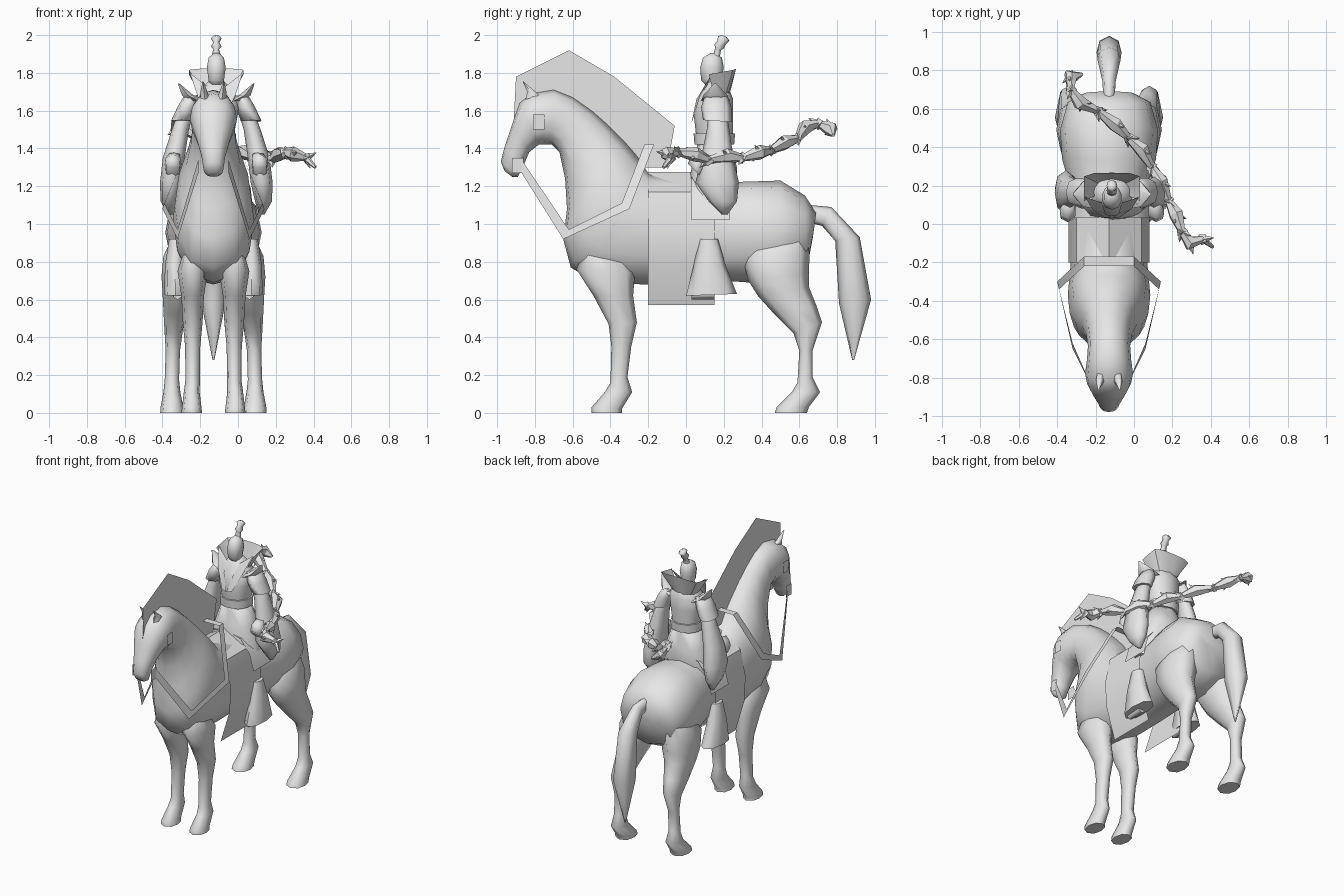
import bpy
import bmesh
import math
from mathutils import Vector

cube = bpy.data.objects.get("Cube")
if cube:
    bpy.data.objects.remove(cube, do_unlink=True)

HORSE_X = -.13
RIDER_X = -.115

grey = bpy.data.materials.new("plain grey")
grey.use_nodes = True
grey.diffuse_color = (.8, .8, .8, 1)
grey.node_tree.nodes["Principled BSDF"].inputs["Base Color"].default_value = (.8, .8, .8, 1)


def finish(obj, angle):
    """Give an object its colour and its shading."""
    obj.data.materials.clear()
    obj.data.materials.append(grey)
    bpy.ops.object.select_all(action='DESELECT')
    obj.select_set(True)
    bpy.context.view_layer.objects.active = obj
    bpy.ops.object.shade_smooth_by_angle(angle=math.radians(angle))


def make_object(name, bm, angle=40, fix_normals=True):
    if fix_normals:
        bmesh.ops.recalc_face_normals(bm, faces=bm.faces)
    mesh = bpy.data.meshes.new(name)
    bm.to_mesh(mesh)
    bm.free()
    obj = bpy.data.objects.new(name, mesh)
    bpy.context.collection.objects.link(obj)
    finish(obj, angle)


def loft(name, rows, centre=HORSE_X, side=1, sides=10):
    """Skin slightly squared rings; a row is y, z, y, z of two opposite rim
    points, the half width, and optionally the sideways offset."""
    bm = bmesh.new()
    rings = []
    for y1, z1, y2, z2, width, *offset in rows:
        x = centre + side * (offset[0] if offset else 0)
        a, b = Vector((x, y1, z1)), Vector((x, y2, z2))
        ring = []
        for i in range(sides):
            t = math.tau * i / sides
            point = (a + b) / 2 + (a - b) / 2 * math.cos(t)
            point.x += width * math.copysign(abs(math.sin(t)) ** .8, math.sin(t))
            ring.append(bm.verts.new(point))
        rings.append(ring)
    for low, high in zip(rings, rings[1:]):
        for i in range(sides):
            j = (i + 1) % sides
            bm.faces.new((low[i], low[j], high[j], high[i]))
    bm.faces.new(rings[0])
    bm.faces.new(rings[-1])
    make_object(name, bm, 72)


def pair(name, rows, centre=HORSE_X, sides=8):
    """Loft the same part on both sides."""
    for label, side in (("left_", 1), ("right_", -1)):
        loft(label + name, rows, centre, side, sides)


def sheet(name, edge_a, edge_b):
    """Thin strip of quads between two edges of points."""
    bm = bmesh.new()
    a = [bm.verts.new(p) for p in edge_a]
    b = [bm.verts.new(p) for p in edge_b]
    for i in range(len(a) - 1):
        bm.faces.new((a[i], a[i + 1], b[i + 1], b[i]))
    make_object(name, bm)


def sheet_pair(name, centre, edge_a, edge_b):
    """The same strip on both sides, its x measured from the centre."""
    for label, s in (("left_", 1), ("right_", -1)):
        sheet(label + name, [(centre + s * x, y, z) for x, y, z in edge_a],
              [(centre + s * x, y, z) for x, y, z in edge_b])


def drape(name, profile, front, back):
    """Sheet laid over the back of the horse, mirrored from a half profile."""
    full = [(-x, z) for x, z in profile] + [(x, z) for x, z in profile[-2::-1]]
    sheet(name, [(HORSE_X + x, front, z) for x, z in full],
          [(HORSE_X + x, back, z) for x, z in full])


# Horse body, neck and head in one skin
loft("horse_body", [
    (.69, 1.06, .67, .92, .13), (.63, 1.15, .64, .76, .215),
    (.5, 1.23, .48, .68, .255), (.34, 1.225, .34, .69, .245),
    (.2, 1.22, .2, .7, .205), (0, 1.24, 0, .68, .19),
    (-.2, 1.27, -.22, .68, .2), (-.26, 1.36, -.48, .69, .215),
    (-.32, 1.43, -.61, .77, .205), (-.37, 1.48, -.65, .92, .175),
    (-.42, 1.53, -.63, 1.08, .145), (-.5, 1.6, -.64, 1.24, .12),
    (-.6, 1.67, -.67, 1.38, .11), (-.7, 1.71, -.71, 1.42, .115),
    (-.82, 1.69, -.74, 1.42, .125), (-.88, 1.64, -.78, 1.42, .115),
    (-.92, 1.53, -.83, 1.38, .09), (-.96, 1.41, -.86, 1.31, .063),
    (-.98, 1.33, -.89, 1.25, .053), (-.96, 1.28, -.92, 1.25, .03)], sides=12)

# Legs with hooves
pair("rear_leg", [
    (.42, .98, .62, 1, .04, .15), (.3, .82, .655, .84, .095, .17),
    (.33, .7, .65, .74, .1, .175), (.38, .62, .65, .67, .085, .185),
    (.47, .52, .69, .57, .065, .2), (.57, .42, .72, .48, .05, .21),
    (.6, .33, .67, .33, .038, .215), (.59, .16, .67, .19, .038, .22),
    (.56, .11, .71, .11, .045, .22), (.48, .03, .65, .03, .06, .22),
    (.47, 0, .64, 0, .062, .22)])
pair("front_leg", [
    (-.52, .92, -.38, .92, .04, .1), (-.58, .76, -.27, .74, .08, .11),
    (-.49, .62, -.28, .62, .06, .11), (-.41, .47, -.26, .48, .052, .11),
    (-.395, .35, -.29, .35, .04, .11), (-.4, .16, -.31, .19, .038, .11),
    (-.43, .11, -.285, .11, .042, .115), (-.5, .03, -.34, .02, .052, .115),
    (-.5, 0, -.34, 0, .055, .115)])

# Tail and ears
loft("tail", [
    (.66, 1.1, .68, 1, .03), (.77, 1.09, .72, .99, .035),
    (.92, .93, .79, .91, .06), (.98, .6, .81, .58, .065),
    (.89, .28, .88, .28, .005)], sides=8)
pair("ear", [
    (-.85, 1.66, -.77, 1.68, .025, .045), (-.84, 1.7, -.78, 1.69, .02, .05),
    (-.865, 1.755, -.86, 1.755, .003, .055)], sides=5)

# Mane: a flat upright panel
bm = bmesh.new()
outline = [(-.9, 1.78), (-.62, 1.92), (-.38, 1.78), (-.06, 1.52), (-.1, 1.3),
           (-.3, 1.3), (-.65, 1.55), (-.915, 1.48)]
bm.faces.new([bm.verts.new((HORSE_X, y, z)) for y, z in outline])
make_object("mane", bm, fix_normals=False)

# Reins, strap and bridle plates
sheet_pair("rein", HORSE_X,
           [(.08, -.87, 1.34), (.19, -.62, .97), (.26, -.34, 1.11), (.13, -.22, 1.42)],
           [(.08, -.87, 1.27), (.19, -.65, .92), (.27, -.3, 1.08), (.13, -.17, 1.42)])
for part, x, y, z in (("cheek_plate", .128, -.78, 1.54), ("bit_plate", .075, -.89, 1.31)):
    sheet_pair(part, HORSE_X, [(x, y - .03, z - .04), (x, y + .03, z - .04)],
               [(x, y - .03, z + .04), (x, y + .03, z + .04)])
sheet("rein_strap", [(HORSE_X + x, -.22, 1.42) for x in (-.13, .13)],
      [(HORSE_X + x, -.17, 1.42) for x in (-.13, .13)])

# Saddle cloth, tucked in below the belly, and the band under the rider
drape("saddle_cloth", [(.13, .57), (.2, .8), (.21, .98), (.17, 1.17), (0, 1.275)], -.2, .15)
drape("saddle_band", [(.235, 1.02), (.2, 1.14), (.13, 1.23), (0, 1.265)], .03, .23)

# Rider's robe, torso, belt and lapels
loft("robe_skirt", [
    (.06, 1.42, .24, 1.42, .1), (.03, 1.3, .27, 1.3, .145),
    (.01, 1.19, .27, 1.19, .19), (.04, 1.04, .22, 1.04, .205)], RIDER_X)
loft("torso", [
    (.06, 1.4, .24, 1.4, .095), (.05, 1.5, .25, 1.5, .1),
    (.04, 1.59, .25, 1.58, .12), (.06, 1.66, .25, 1.66, .125),
    (.09, 1.71, .23, 1.71, .085), (.11, 1.76, .19, 1.76, .04)], RIDER_X)
loft("belt", [(.045, 1.42, .255, 1.42, .11), (.04, 1.48, .26, 1.48, .11)], RIDER_X)
sheet_pair("lapel", RIDER_X,
           [(.14, .14, 1.8), (.1, .075, 1.68), (.04, .035, 1.55)],
           [(.05, .11, 1.73), (.035, .055, 1.66), (0, .03, 1.54)])

# Head and topknot
loft("head", [
    (.11, 1.73, .18, 1.73, .035), (.08, 1.76, .19, 1.77, .043),
    (.075, 1.83, .2, 1.83, .052), (.09, 1.88, .19, 1.88, .042),
    (.13, 1.905, .16, 1.905, .015)], RIDER_X)
loft("topknot", [
    (.14, 1.89, .18, 1.89, .025), (.155, 1.93, .185, 1.92, .015),
    (.15, 1.95, .2, 1.93, .028), (.165, 1.97, .21, 1.95, .016),
    (.17, 1.995, .23, 1.97, .028), (.19, 2, .215, 1.99, .015)], RIDER_X, sides=8)

# Flared collar, open at the front, with squared back corners
turns = [math.radians(a) for a in range(-20, 201, 20)]
sheet("collar",
      [(RIDER_X + .085 * math.cos(a), .17 + .06 * math.sin(a), 1.68) for a in turns],
      [(RIDER_X + .145 * max(-1, min(1, 1.3 * math.cos(a))),
        .165 + .1 * min(1, 1.3 * math.sin(a)), 1.8 + .025 * math.sin(a)) for a in turns])

# Shoulders, sleeves and hands
pair("shoulder_spike", [
    (.08, 1.65, .23, 1.65, .06, .09), (.09, 1.68, .22, 1.68, .035, .15),
    (.15, 1.745, .16, 1.745, .004, .2)], RIDER_X, 6)
pair("short_sleeve", [
    (.1, 1.68, .22, 1.68, .04, .13), (.08, 1.62, .24, 1.62, .05, .155),
    (.09, 1.55, .24, 1.54, .055, .185)], RIDER_X)
pair("long_sleeve", [
    (.12, 1.62, .21, 1.62, .04, .15), (.11, 1.5, .23, 1.5, .045, .19),
    (.08, 1.35, .25, 1.35, .058, .225), (.05, 1.22, .28, 1.22, .058, .24),
    (.12, 1.12, .27, 1.12, .045, .25), (.19, 1.05, .22, 1.05, .015, .24)], RIDER_X)
pair("hand", [
    (.1, 1.38, .13, 1.36, .03, .22), (.03, 1.37, .1, 1.28, .045, .23),
    (.01, 1.32, .08, 1.25, .04, .23)], RIDER_X, 6)

# Trouser legs and feet
pair("trouser_leg", [
    (.07, .92, .17, .92, .04, .195), (.04, .78, .21, .78, .052, .205),
    (0, .62, .27, .63, .06, .2)])
pair("foot", [(.03, .6, .03, .66, .025, .19), (.15, .6, .15, .68, .03, .19)], sides=6)

# Gnarled staff slung across the back
path = [Vector(p) for p in (
    (-.27, .78, 1.47), (-.33, .77, 1.5), (-.33, .7, 1.53), (-.28, .63, 1.51),
    (-.19, .59, 1.45), (-.1, .52, 1.43), (-.03, .45, 1.39), (.04, .39, 1.38),
    (.09, .3, 1.35), (.14, .22, 1.36), (.18, .12, 1.34), (.22, .05, 1.37),
    (.25, -.04, 1.38), (.29, -.1, 1.37), (.36, -.08, 1.35), (.41, -.12, 1.3))]
curve = bpy.data.curves.new("staff", 'CURVE')
curve.dimensions = '3D'
curve.bevel_depth = .03
curve.bevel_resolution = 1
curve.use_fill_caps = True
spline = curve.splines.new('POLY')
spline.points.add(len(path) - 1)
for i, (point, p) in enumerate(zip(spline.points, path)):
    point.co = (*p, 1)
    point.radius = 1.35 if i % 2 else .65
spline.points[0].radius = spline.points[-1].radius = .3
staff = bpy.data.objects.new("staff", curve)
bpy.context.collection.objects.link(staff)
bpy.ops.object.select_all(action='DESELECT')
staff.select_set(True)
bpy.context.view_layer.objects.active = staff
bpy.ops.object.convert(target='MESH')
finish(bpy.context.object, 30)

# Thorns along the staff, turning around it
bm = bmesh.new()
for i in range(1, len(path) - 1):
    along = (path[i + 1] - path[i - 1]).normalized()
    for k in range(2):
        t = i * 2.1 + k * math.pi
        outward = along.orthogonal() * math.cos(t) + Vector((0, 0, 1)) * math.sin(t)
        aim = (along * .9 + outward.normalized()).normalized()
        turn = aim.to_track_quat('Z', 'Y').to_matrix().to_4x4()
        turn.translation = path[i] + aim * .025
        bmesh.ops.create_cone(bm, cap_ends=True, segments=4, radius1=.03,
                              radius2=0, depth=.08, matrix=turn)
make_object("staff_thorns", bm)
